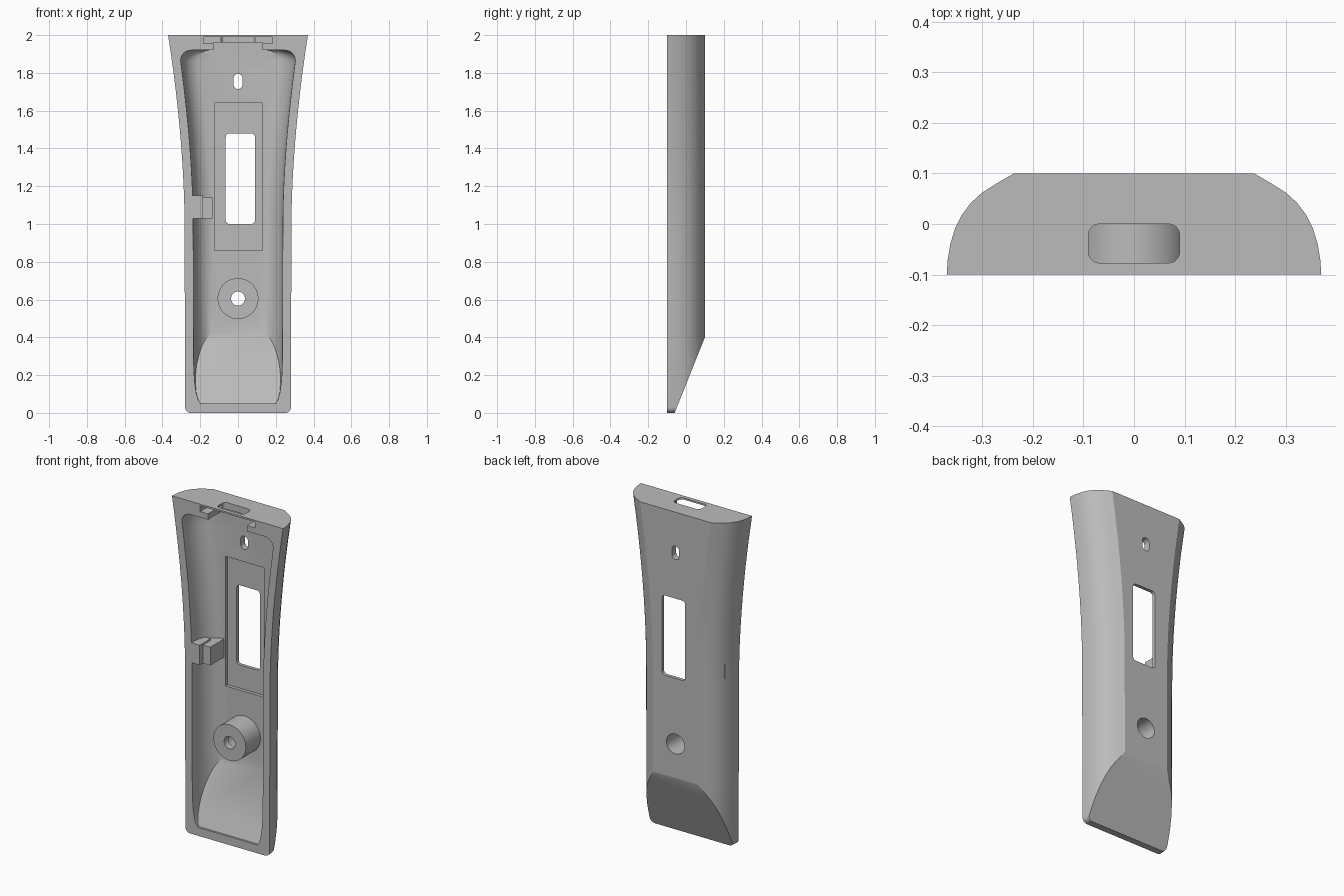
import bpy, bmesh, math
from mathutils import Vector, Matrix

cube = bpy.data.objects.get("Cube")
if cube:
    bpy.data.objects.remove(cube, do_unlink=True)

grey = bpy.data.materials.new("plain grey")
grey.use_nodes = True
grey.diffuse_color = (0.5, 0.5, 0.5, 1)
grey.node_tree.nodes["Principled BSDF"].inputs["Base Color"].default_value = (0.5, 0.5, 0.5, 1)


def finish(bm, name):
    bmesh.ops.recalc_face_normals(bm, faces=bm.faces)
    mesh = bpy.data.meshes.new(name)
    bm.to_mesh(mesh)
    bm.free()
    mesh.materials.append(grey)
    obj = bpy.data.objects.new(name, mesh)
    bpy.context.collection.objects.link(obj)
    return obj


def half_width(z):
    """Half width of the body, flaring above the middle."""
    return 0.28 + 0.003 * min(z, 1) + 0.087 * max(z - 1, 0) ** 1.8


def loft(name, stations, side, slope_shift):
    """Skin D-shaped sections (z, half width), then slice off the sloping foot."""
    bm = bmesh.new()
    rings = []
    for z, w in stations:
        right = [(w - inset, y) for inset, y in side]
        points = right + [(-x, y) for x, y in reversed(right)]
        rings.append([bm.verts.new((x, y, z)) for x, y in points])
    for a, b in zip(rings, rings[1:]):
        for i in range(len(a)):
            j = (i + 1) % len(a)
            bm.faces.new((a[i], a[j], b[j], b[i]))
    bm.faces.new(rings[0])
    bm.faces.new(rings[-1])
    geom = bm.verts[:] + bm.edges[:] + bm.faces[:]
    cut = bmesh.ops.bisect_plane(bm, geom=geom, plane_co=(0, -0.06 + slope_shift, 0),
                                 plane_no=(0, 1, -0.4), clear_outer=True)
    edges = [e for e in cut["geom_cut"] if isinstance(e, bmesh.types.BMEdge)]
    bmesh.ops.contextual_create(bm, geom=edges)
    return finish(bm, name)


def box(name, x, y, z, axis=None, radius=0):
    """Box from ranges; edges running along one axis may be rounded."""
    bm = bmesh.new()
    bmesh.ops.create_cube(bm, size=1)
    for v in bm.verts:
        v.co = [(r[0] + r[1]) / 2 + c * (r[1] - r[0]) for r, c in zip((x, y, z), v.co)]
    if axis is not None:
        edges = [e for e in bm.edges
                 if abs((e.verts[0].co - e.verts[1].co).normalized()[axis]) > 0.9]
        bmesh.ops.bevel(bm, geom=edges, offset=radius, segments=6, profile=0.5, affect='EDGES')
    return finish(bm, name)


def rod(name, radius, y0, y1, z):
    """Cylinder lying along y."""
    bm = bmesh.new()
    place = Matrix.Translation((0, (y0 + y1) / 2, z)) @ Matrix.Rotation(math.pi / 2, 4, 'X')
    bmesh.ops.create_cone(bm, cap_ends=True, segments=48, radius1=radius, radius2=radius,
                          depth=abs(y1 - y0), matrix=place)
    return finish(bm, name)


def combine(target, tool, operation):
    mod = target.modifiers.new(tool.name, 'BOOLEAN')
    mod.operation = operation
    mod.solver = 'EXACT'
    mod.object = tool
    bpy.context.view_layer.objects.active = target
    bpy.ops.object.modifier_apply(modifier=mod.name)
    bpy.data.objects.remove(tool, do_unlink=True)


# Outer body with rounded lower corners
R = 0.03
stations = [(R - R * math.cos(a), half_width(0) - R + R * math.sin(a))
            for a in [math.radians(15 * i) for i in range(7)]]
stations += [(z, half_width(z)) for z in [0.4, 0.7] + [1 + 0.1 * i for i in range(11)]]
outer_side = [(0, -0.1), (0.002, -0.07), (0.007, -0.04), (0.016, -0.01), (0.03, 0.018),
              (0.048, 0.042), (0.07, 0.062), (0.1, 0.081), (0.133, 0.1)]
shell = loft("handle_shell", stations, outer_side, 0)

# Hollow inside, open to the front
WALL = 0.045
stations = [(0.05, 0.2), (0.07, 0.212), (0.11, 0.223), (0.17, 0.231), (0.25, 0.235)]
stations += [(z, half_width(z) - WALL) for z in [0.6] + [1 + 0.1 * i for i in range(9)]]
top_w, r = half_width(1.86) - WALL, 0.055
stations += [(1.865 + r * math.sin(a), top_w - r + r * math.cos(a))
             for a in [math.radians(15 * i) for i in range(7)]]
inner_side = [(0, -0.12), (0.002, -0.06), (0.007, -0.03), (0.016, -0.006), (0.03, 0.017),
              (0.047, 0.036), (0.068, 0.05), (0.095, 0.06)]
combine(shell, loft("cavity", stations, inner_side, -0.048), 'DIFFERENCE')

# Screw boss and side clip
combine(shell, rod("screw_boss", 0.108, -0.08, 0.08, 0.605), 'UNION')
combine(shell, box("clip_root", (-0.262, -0.185), (-0.1, 0.005), (1.03, 1.15)), 'UNION')
combine(shell, box("clip_block", (-0.2, -0.135), (-0.07, 0.07), (1.03, 1.14)), 'UNION')

# Screen recess and openings
cutters = [
    box("screen_recess", (-0.125, 0.13), (0, 0.08), (0.86, 1.64)),
    box("screen_window", (-0.065, 0.09), (0, 0.2), (1.0, 1.48), 1, 0.02),
    box("button_slot", (-0.024, 0.024), (0, 0.2), (1.715, 1.795), 1, 0.0235),
    rod("screw_hole", 0.037, -0.2, 0.2, 0.605),
    rod("screw_head_bore", 0.06, -0.04, 0.2, 0.605),
    box("board_notch", (-0.13, 0.13), (-0.2, 0.06), (1.85, 1.96)),
    box("connector_slot", (-0.182, 0.182), (-0.2, -0.02), (1.955, 1.99)),
    box("port", (-0.09, 0.09), (-0.077, 0), (1.9, 2.1), 2, 0.022),
]
for cutter in cutters:
    combine(shell, cutter, 'DIFFERENCE')

bpy.ops.object.select_all(action='DESELECT')
shell.select_set(True)
bpy.context.view_layer.objects.active = shell
bpy.ops.object.shade_smooth_by_angle(angle=math.radians(24))
